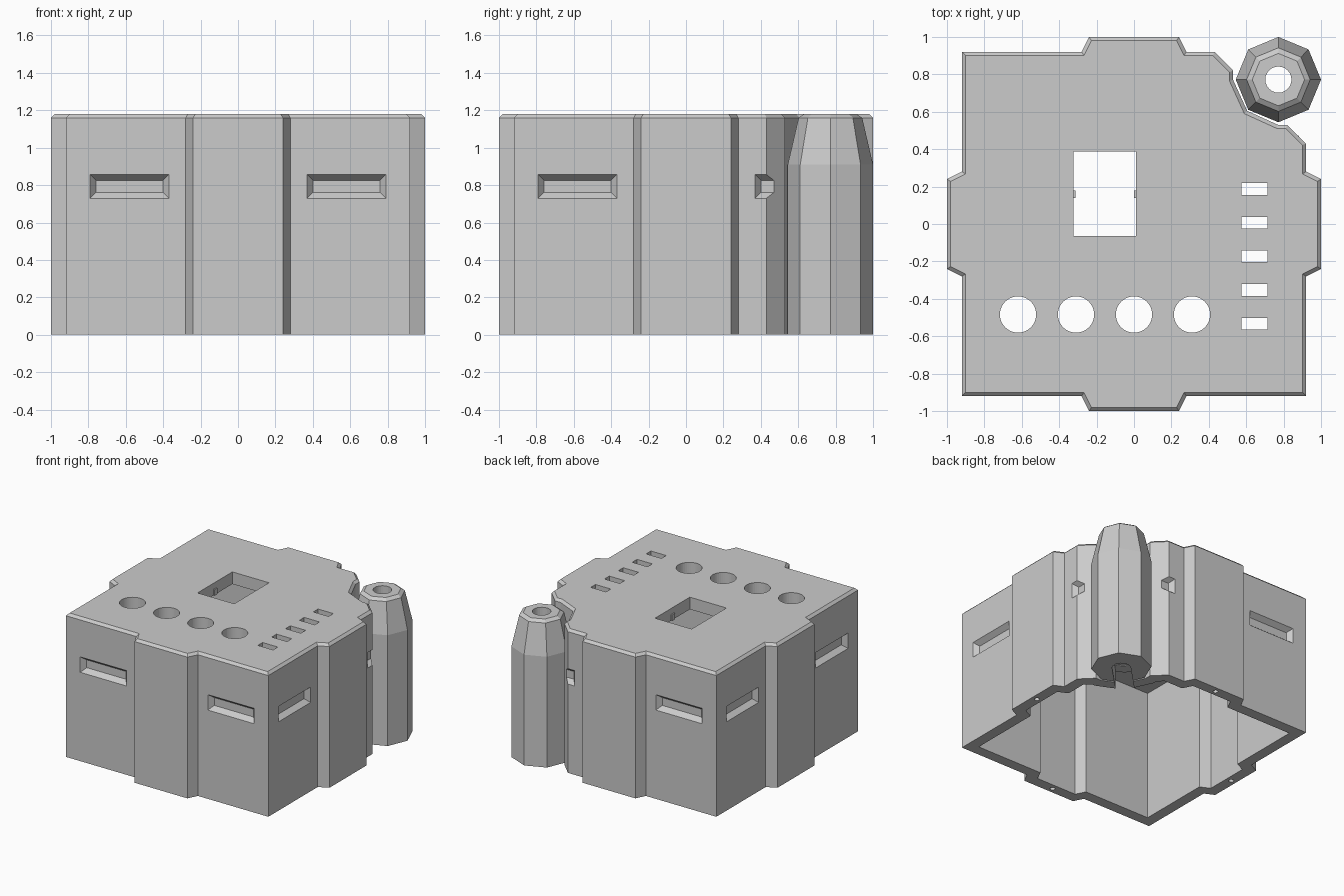
import bpy, bmesh, math
from mathutils import Vector, Matrix

old = bpy.data.objects.get("Cube")
if old:
    bpy.data.objects.remove(old, do_unlink=True)

grey = bpy.data.materials.new("plain grey")
grey.use_nodes = True
GREY = (0.6, 0.6, 0.6, 1)
grey.diffuse_color = GREY
grey.node_tree.nodes["Principled BSDF"].inputs["Base Color"].default_value = GREY

HEIGHT, EDGE, WALL, LID = 1.18, 0.02, 0.09, 0.1
POST, POST_R, BORE = 0.772, 0.228, 0.07


def loft(bm, rings):
    """Closed solid skinned through equal-length rings."""
    vs = [[bm.verts.new(p) for p in ring] for ring in rings]
    n = len(vs[0])
    faces = [bm.faces.new(vs[0][::-1]), bm.faces.new(vs[-1])]
    for a, b in zip(vs, vs[1:]):
        for i in range(n):
            j = (i + 1) % n
            faces.append(bm.faces.new((a[i], a[j], b[j], b[i])))
    bmesh.ops.recalc_face_normals(bm, faces=faces)


def flat(points, z):
    return [Vector((x, y, z)) for x, y in points]


def circle(x, y, r, n):
    return [(x + r * math.cos(i * math.tau / n), y + r * math.sin(i * math.tau / n))
            for i in range(n)]


def rect(x0, x1, y0, y1):
    return [(x0, y0), (x1, y0), (x1, y1), (x0, y1)]


def prism(bm, points, z0, z1):
    loft(bm, [flat(points, z0), flat(points, z1)])


def inset(points, d):
    """Mitred inward offset of a counter-clockwise outline."""
    out = []
    for i, p in enumerate(points):
        p = Vector(p)
        a = (p - Vector(points[i - 1])).normalized()
        b = (Vector(points[(i + 1) % len(points)]) - p).normalized()
        na, nb = Vector((-a.y, a.x)), Vector((-b.y, b.x))
        out.append(tuple(p + (na + nb) * d / (1 + na.dot(nb))))
    return out


def make(name, bm):
    me = bpy.data.meshes.new(name)
    bm.to_mesh(me)
    bm.free()
    me.materials.append(grey)
    ob = bpy.data.objects.new(name, me)
    bpy.context.collection.objects.link(ob)
    return ob


def cut(ob, bm):
    cutter = make("cutter", bm)
    cutter.hide_render = True
    mod = ob.modifiers.new("cut", "BOOLEAN")
    mod.operation, mod.solver, mod.object = "DIFFERENCE", "EXACT", cutter
    bpy.context.view_layer.objects.active = ob
    bpy.ops.object.modifier_apply(modifier=mod.name)
    bpy.data.objects.remove(cutter, do_unlink=True)


# Outline: four sides with a raised centre panel, one corner scooped for the post
side = [(0.92, -0.28), (1, -0.24), (1, 0.24), (0.92, 0.28)]
corner = [(0.92, 0.92)]
scoop = [(0.92, 0.43), (0.82, 0.53), (0.77, 0.53), (0.605, 0.605),
         (0.53, 0.77), (0.53, 0.82), (0.43, 0.92)]
outline = []
for k in range(4):
    turn = Matrix.Rotation(k * math.pi / 2, 2)
    for p in side + (scoop if k == 0 else corner):
        outline.append(tuple(turn @ Vector(p)))

# Housing shell, open underneath
bm = bmesh.new()
loft(bm, [flat(outline, 0), flat(outline, HEIGHT - EDGE),
          flat(inset(outline, EDGE), HEIGHT)])
housing = make("housing", bm)
bm = bmesh.new()
prism(bm, inset(outline, WALL), -0.1, HEIGHT - LID)
cut(housing, bm)

# Lid openings
bm = bmesh.new()
low, high = HEIGHT - LID - 0.05, HEIGHT + 0.05
prism(bm, rect(-0.323, 0.01, -0.064, 0.388), low, high)
for i in range(4):
    prism(bm, circle(-0.62 + 0.31 * i, -0.484, 0.097, 40), low, high)
for i in range(5):
    y = 0.187 - 0.18 * i
    prism(bm, rect(0.575, 0.714, y - 0.031, y + 0.031), low, high)

# Tapered hand recesses, two per side, and a small pin hole under each panel
for k in range(4):
    turn = Matrix.Rotation(k * math.pi / 2, 3, "Z")
    for s in (-1, 1):
        rings = []
        for x, grow in ((0.94, 0.016), (0.88, -0.031)):
            ring = rect(s * 0.58 - 0.21 - grow, s * 0.58 + 0.21 + grow,
                        0.793 - 0.063 - grow, 0.793 + 0.063 + grow)
            rings.append([turn @ Vector((x, y, z)) for y, z in ring])
        loft(bm, rings)
    pin = turn @ Vector((0.955, 0, 0))
    prism(bm, circle(pin.x, pin.y, 0.02, 16), -0.05, 0.05)
cut(housing, bm)


# Cable channel from the post into the housing
def channel():
    bm = bmesh.new()
    turn = Matrix.Rotation(math.pi / 4, 2)
    d = POST * math.sqrt(2)
    prism(bm, [tuple(turn @ Vector(p)) for p in rect(d - 0.45, d, -BORE, BORE)], -0.05, 0.15)
    return bm


cut(housing, channel())

# Corner post: eight-sided, tapering at the top, bored through
bm = bmesh.new()
loft(bm, [flat(circle(POST, POST, r, 8), z) for r, z in
          ((POST_R, 0), (POST_R, 0.91), (0.17, HEIGHT - EDGE), (0.14, HEIGHT))])
post = make("corner_post", bm)
bm = bmesh.new()
prism(bm, circle(POST, POST, BORE, 24), -0.1, HEIGHT + 0.1)
cut(post, bm)
cut(post, channel())

# Small clips in the square opening
for name, x in (("clip_right", -0.323), ("clip_left", 0.01)):
    bm = bmesh.new()
    prism(bm, rect(x - 0.01, x + 0.01, 0.14, 0.18), HEIGHT - LID, HEIGHT - 0.05)
    make(name, bm)
